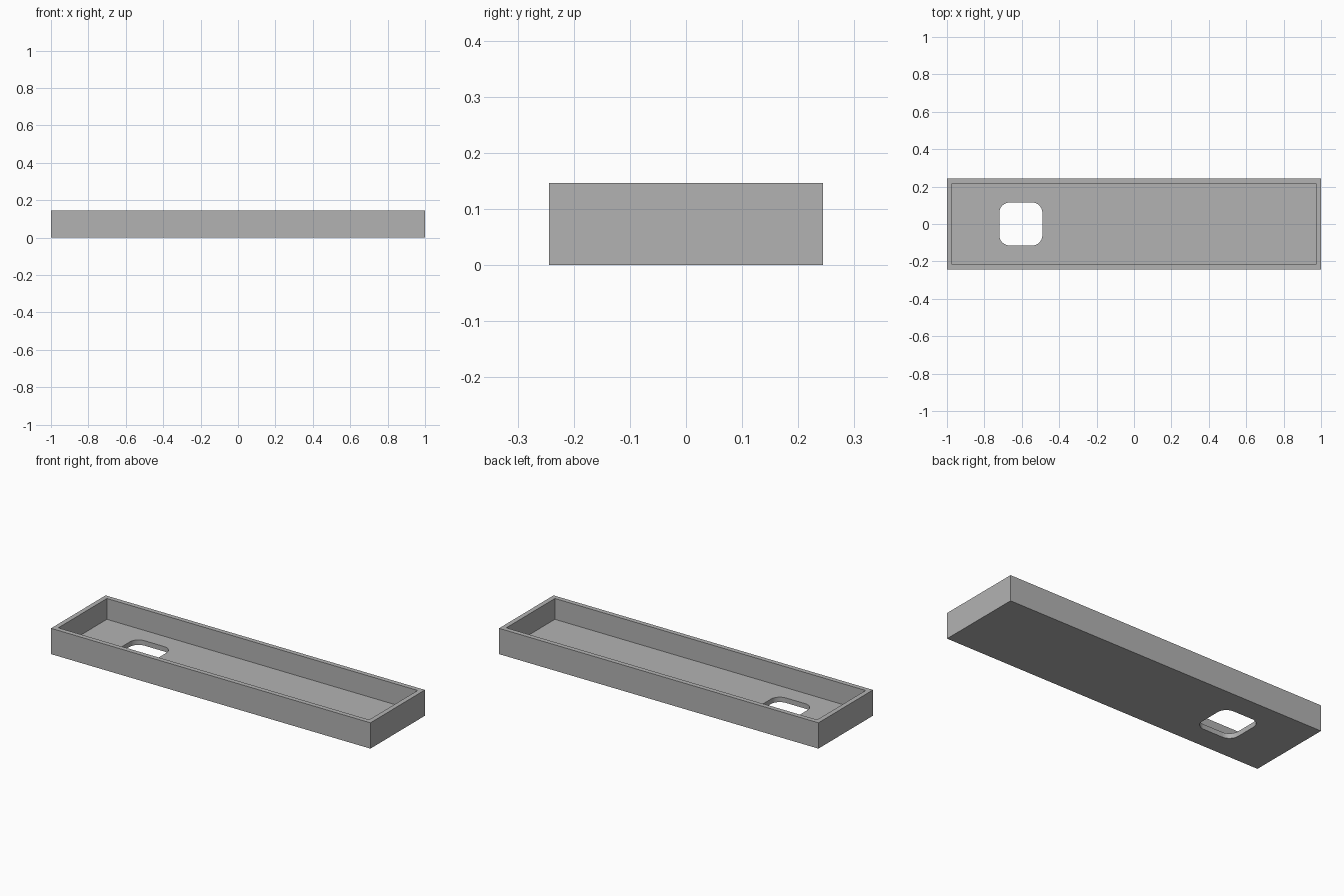
import bpy
import bmesh
from math import sin, cos, pi, radians

cube = bpy.data.objects.get("Cube")
if cube:
    bpy.data.objects.remove(cube, do_unlink=True)

LENGTH, WIDTH, HEIGHT = 2.0, 0.488, 0.146
WALL, FLOOR = 0.027, 0.028
HOLE_X, HOLE_SIZE, HOLE_RADIUS = -0.605, 0.23, 0.055
CORNER_STEPS = 8


def rectangle(length, width):
    """Outline of a centred rectangle, counter-clockwise."""
    return [(sx * length / 2, sy * width / 2)
            for sx, sy in ((1, 1), (-1, 1), (-1, -1), (1, -1))]


def rounded_square(cx, size, radius):
    """Outline of a square with rounded corners, counter-clockwise."""
    points = []
    reach = size / 2 - radius
    for corner, (sx, sy) in enumerate(((1, 1), (-1, 1), (-1, -1), (1, -1))):
        for step in range(CORNER_STEPS + 1):
            a = (corner + step / CORNER_STEPS) * pi / 2
            points.append((cx + sx * reach + radius * cos(a),
                           sy * reach + radius * sin(a)))
    return points


def add_ring(bm, outline, z):
    verts = [bm.verts.new((x, y, z)) for x, y in outline]
    edges = [bm.edges.new((v, verts[i - 1])) for i, v in enumerate(verts)]
    return verts, edges


def join_rings(bm, a, b):
    for i in range(len(a[0])):
        bm.faces.new((a[0][i - 1], a[0][i], b[0][i], b[0][i - 1]))


def fill_between(bm, a, b):
    bmesh.ops.triangle_fill(bm, edges=a[1] + b[1], use_beauty=True)


bm = bmesh.new()
outer = rectangle(LENGTH, WIDTH)
inner = rectangle(LENGTH - 2 * WALL, WIDTH - 2 * WALL)
hole = rounded_square(HOLE_X, HOLE_SIZE, HOLE_RADIUS)

# Outer walls, rim and inner walls
outer_bottom = add_ring(bm, outer, 0)
outer_top = add_ring(bm, outer, HEIGHT)
inner_top = add_ring(bm, inner, HEIGHT)
inner_floor = add_ring(bm, inner, FLOOR)
join_rings(bm, outer_bottom, outer_top)
join_rings(bm, outer_top, inner_top)
join_rings(bm, inner_top, inner_floor)

# Floor with the rounded opening through it
hole_top = add_ring(bm, hole, FLOOR)
hole_bottom = add_ring(bm, hole, 0)
join_rings(bm, hole_top, hole_bottom)
fill_between(bm, inner_floor, hole_top)
fill_between(bm, outer_bottom, hole_bottom)
bmesh.ops.recalc_face_normals(bm, faces=bm.faces[:])

mesh = bpy.data.meshes.new("tray")
bm.to_mesh(mesh)
bm.free()
tray = bpy.data.objects.new("tray", mesh)
bpy.context.collection.objects.link(tray)

# Plain grey material
grey = bpy.data.materials.new("grey")
grey.use_nodes = True
colour = (0.45, 0.45, 0.45, 1)
grey.diffuse_color = colour
grey.node_tree.nodes["Principled BSDF"].inputs["Base Color"].default_value = colour
mesh.materials.append(grey)

# Smooth only the rounded corners of the opening
bpy.ops.object.select_all(action="DESELECT")
tray.select_set(True)
bpy.context.view_layer.objects.active = tray
bpy.ops.object.shade_smooth_by_angle(angle=radians(30))
